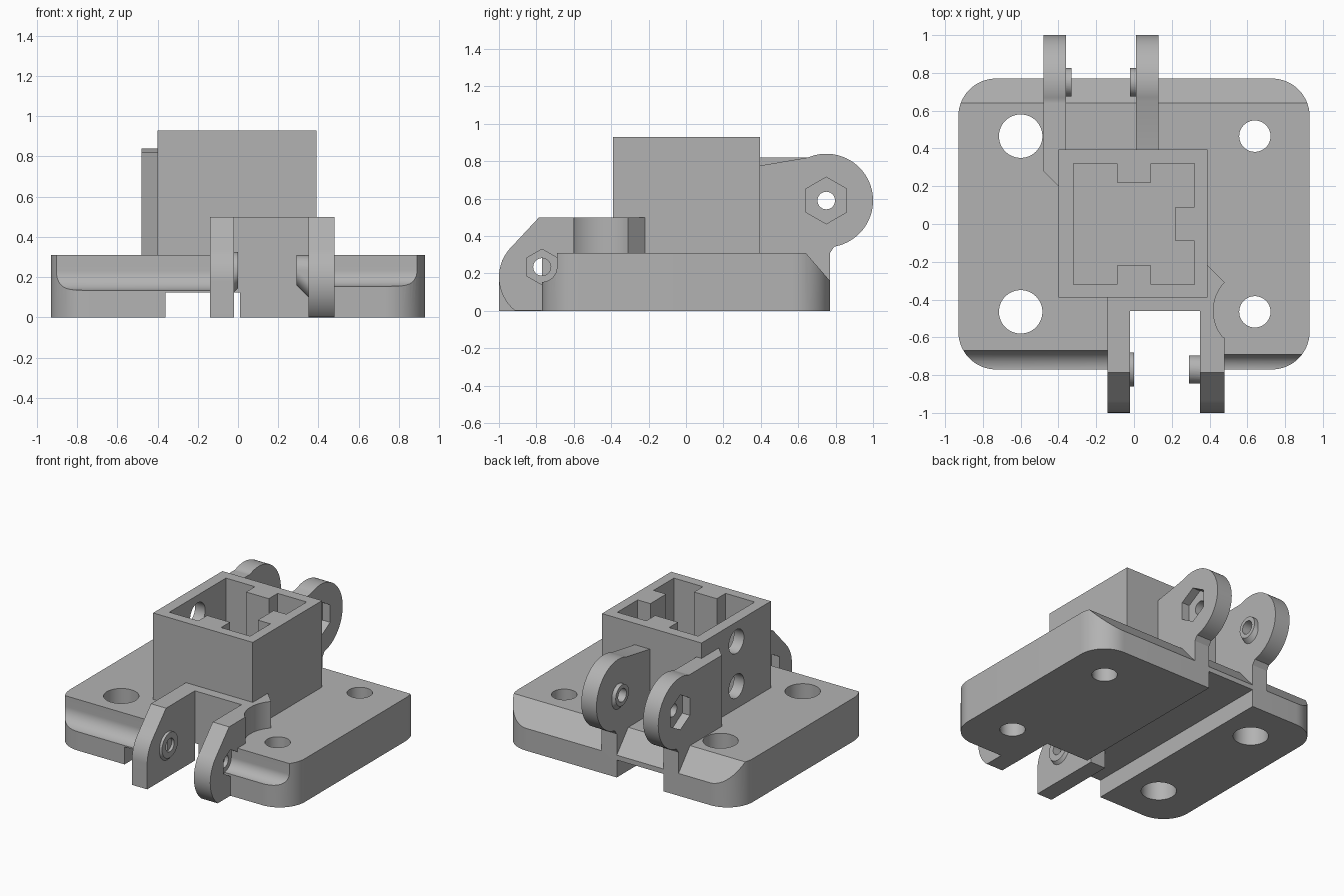
import bpy, bmesh
from math import cos, sin, radians

cube = bpy.data.objects.get("Cube")
if cube:
    bpy.data.objects.remove(cube, do_unlink=True)

grey = bpy.data.materials.new("plain grey")
grey.use_nodes = True
GREY = (0.45, 0.45, 0.45, 1)
grey.diffuse_color = GREY
grey.node_tree.nodes["Principled BSDF"].inputs["Base Color"].default_value = GREY


def arc(cx, cy, r, start=0, end=360, n=48):
    """Points on an arc; a full turn leaves out the repeated end point."""
    steps = n if end - start == 360 else n + 1
    angles = [radians(start + (end - start) * i / n) for i in range(steps)]
    return [(cx + r * cos(a), cy + r * sin(a)) for a in angles]


def rect(a0, a1, b0, b1):
    return [(a0, b0), (a1, b0), (a1, b1), (a0, b1)]


def place(p, axis, h):
    return (h, p[0], p[1]) if axis == "x" else (p[0], p[1], h)


def finish(bm, name):
    bmesh.ops.recalc_face_normals(bm, faces=bm.faces[:])
    mesh = bpy.data.meshes.new(name)
    bm.to_mesh(mesh)
    bm.free()
    mesh.materials.append(grey)
    obj = bpy.data.objects.new(name, mesh)
    bpy.context.collection.objects.link(obj)
    return obj


def prism(name, pts, axis, lo, hi):
    """Extrude an outline along x (points are y, z) or z (points are x, y)."""
    bm = bmesh.new()
    a = [bm.verts.new(place(p, axis, lo)) for p in pts]
    b = [bm.verts.new(place(p, axis, hi)) for p in pts]
    bm.faces.new(a)
    bm.faces.new(b[::-1])
    for i in range(len(pts)):
        j = (i + 1) % len(pts)
        bm.faces.new((a[i], a[j], b[j], b[i]))
    return finish(bm, name)


def combine(obj, tool, operation="DIFFERENCE"):
    mod = obj.modifiers.new("shape", "BOOLEAN")
    mod.operation, mod.solver, mod.object = operation, "EXACT", tool
    bpy.ops.object.select_all(action="DESELECT")
    bpy.context.view_layer.objects.active = obj
    obj.select_set(True)
    bpy.ops.object.modifier_apply(modifier=mod.name)
    bpy.data.objects.remove(tool, do_unlink=True)


def cut(obj, pts, axis, lo, hi):
    combine(obj, prism("cutter", pts, axis, lo, hi))


def add_pivot(arm, y, z, root, tip, r_boss, outer, depth, r_hex):
    """Add a boss with sloped underside, a nut recess and a pin hole."""
    bm = bmesh.new()
    reach = abs(tip - root)
    inside = root + (root - tip) * 0.2
    for x, drop in ((tip, 0), (root, 0), (root, reach), (inside, 0), (inside, reach)):
        for p in arc(y, z - drop, r_boss, n=32):
            bm.verts.new((x, p[0], p[1]))
    hull = bmesh.ops.convex_hull(bm, input=bm.verts[:])
    loose = {v for v in hull["geom_interior"] + hull["geom_unused"]
             if isinstance(v, bmesh.types.BMVert)}
    bmesh.ops.delete(bm, geom=list(loose), context="VERTS")
    combine(arm, finish(bm, "boss"), "UNION")
    ends = sorted((outer + depth, outer - depth))
    cut(arm, arc(y, z, r_hex, 90, 450, 6), "x", *ends)
    cut(arm, arc(y, z, 0.047, n=32), "x", min(tip, outer) - 0.1, max(tip, outer) + 0.1)


# Base plate with rounded corners
W, D, R, TOP = 0.93, 0.77, 0.2, 0.31
outline = []
for sx, sy, start in ((1, 1, 0), (-1, 1, 90), (-1, -1, 180), (1, -1, 270)):
    outline += arc(sx * (W - R), sy * (D - R), R, start, start + 90, 14)
plate = prism("base_plate", outline, "z", 0, TOP)

# Rear bevel, front coves, underside channel and front notch
cut(plate, [(0.64, TOP), (0.64, 0.5), (0.9, 0.5), (0.9, 0.01)], "x", -1, 1)
for r, lo, hi in ((0.1, -1, -0.1), (0.08, 0.4, 1)):
    cove = arc(-D, 0.235, r, 180, 360, 32) + [(-D + r, 0.5), (-D - r, 0.5)]
    cut(plate, cove, "x", lo, hi)
cut(plate, rect(-0.36, 0.01, -1, 1), "z", -0.1, 0.125)
cut(plate, rect(-0.02, 0.35, -1, -0.46), "z", -0.1, 0.5)

# Screw holes, larger on one side
for y in (-0.465, 0.465):
    cut(plate, arc(-0.6, y, 0.115), "z", -0.1, 0.5)
    cut(plate, arc(0.64, y, 0.083), "z", -0.1, 0.5)

# Square socket with three keys inside
cavity = [(-0.32, -0.32), (-0.09, -0.32), (-0.09, -0.22), (0.09, -0.22),
          (0.09, -0.32), (0.32, -0.32), (0.32, -0.09), (0.22, -0.09),
          (0.22, 0.09), (0.32, 0.09), (0.32, 0.32), (0.09, 0.32),
          (0.09, 0.22), (-0.09, 0.22), (-0.09, 0.32), (-0.32, 0.32)]
socket = prism("socket", rect(-0.4, 0.39, -0.39, 0.395), "z", 0.3, 0.93)
cut(socket, cavity, "z", 0.2, 1.1)
cut(plate, cavity, "z", 0.2, 0.5)
for z in (0.47, 0.79):
    cut(socket, arc(0, z, 0.085), "x", -0.5, -0.25)

# Front bracket: cross wall, side gusset and two hinge arms
wall = prism("front_cross_wall", rect(-0.14, 0.36, -0.46, -0.38), "z", 0.3, 0.5)
gusset = [(0.35, -0.62), (0.48, -0.62), (0.48, -0.31), (0.39, -0.22), (0.35, -0.22)]
gusset = prism("front_gusset", gusset, "z", 0.3, 0.5)
cut(gusset, arc(0.64, -0.46, 0.22), "z", 0.2, 0.6)
nose = arc(-0.77, 0.18, 0.23, 135, 180, 14)
round_nose = arc(-0.77, 0.18, 0.23, 135, 231, 28)
right_arm = prism("front_arm_left", [(-0.6, 0.5), (-0.786, 0.5)] + round_nose
                  + [(-0.6, 0)], "x", 0.35, 0.48)
add_pivot(right_arm, -0.77, 0.235, 0.35, 0.29, 0.075, 0.48, 0.05, 0.095)
left_arm = prism("front_arm_right", [(-0.39, 0.5), (-0.786, 0.5)] + nose
                 + [(-1, 0), (-0.46, 0), (-0.46, 0.3), (-0.39, 0.3)], "x", -0.14, -0.02)
add_pivot(left_arm, -0.77, 0.235, -0.02, 0.0, 0.09, -0.14, 0.06, 0.1)

# Rear hinge arms standing on the plate
eye = arc(0.75, 0.59, 0.25, -80, 113, 48)
foot = [(0.6, 0.0), (0.77, 0.0), (0.77, 0.31)]
for name, lo, hi, outer, root, tip, back in (
        ("rear_arm_right", -0.48, -0.36, -0.48, -0.36, -0.33, 0.18),
        ("rear_arm_left", 0.01, 0.13, 0.13, 0.01, -0.02, 0.385)):
    shoulder = [(0.64, 0.82), (back, 0.82)] if lo < -0.2 else [(back, 0.775)]
    arm = prism(name, foot + eye + shoulder + [(back, 0.3), (0.6, 0.3)], "x", lo, hi)
    if lo < -0.2:
        # Slope the outside into the socket and keep the socket clear
        cut(arm, [(-0.6, 0.4), (-0.48, 0.28), (-0.385, 0.185), (-0.385, 0.1),
                  (-0.6, 0.1)], "z", 0.2, 1)
        cut(arm, rect(-0.39, -0.3, 0.1, 0.385), "z", 0.2, 1)
    add_pivot(arm, 0.75, 0.59, root, tip, 0.075, outer, 0.06, 0.125)

# Smooth the curved walls and keep the edges sharp
bpy.ops.object.select_all(action="DESELECT")
for obj in (plate, socket, wall, gusset, left_arm, right_arm,
            bpy.data.objects["rear_arm_right"], bpy.data.objects["rear_arm_left"]):
    obj.select_set(True)
    bpy.context.view_layer.objects.active = obj
bpy.ops.object.shade_smooth_by_angle(angle=radians(30))
